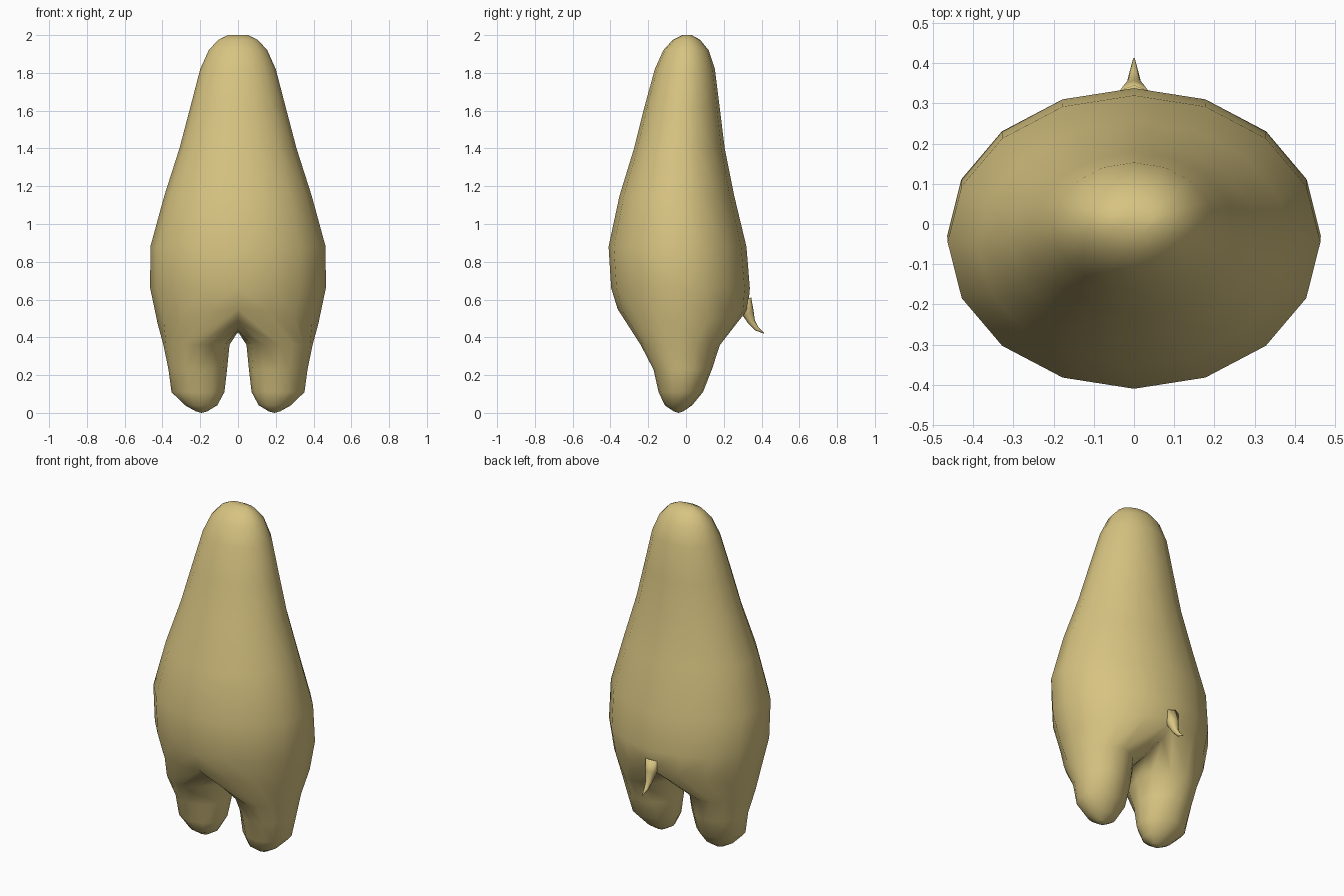
import bpy, bmesh
from math import sin, cos, pi
from mathutils import Vector

if "Cube" in bpy.data.objects:
    bpy.data.objects.remove(bpy.data.objects["Cube"])

mat = bpy.data.materials.new("tan_skin")
mat.diffuse_color = (0.68, 0.55, 0.22, 1)
mat.use_nodes = True
mat.node_tree.nodes["Principled BSDF"].inputs["Base Color"].default_value = mat.diffuse_color


def finish(bm, name):
    me = bpy.data.meshes.new(name)
    bm.to_mesh(me)
    bm.free()
    me.shade_smooth()
    ob = bpy.data.objects.new(name, me)
    ob.data.materials.append(mat)
    bpy.context.collection.objects.link(ob)
    return ob


def ring(bm, angles, cx, rx, y0, y1, z):
    cy, ry = (y0 + y1) / 2, (y1 - y0) / 2
    return [bm.verts.new((cx + rx * cos(a), cy + ry * sin(a), z)) for a in angles]


def bridge(bm, a, b, closed):
    n = len(a)
    for i in range(n if closed else n - 1):
        j = (i + 1) % n
        bm.faces.new((a[i], b[i], b[j], a[j]))


bm = bmesh.new()
outer = [-pi / 2 + pi * i / 8 for i in range(9)]
inner = [pi / 2 + pi * k / 6 for k in range(1, 6)]

# Torso half: z, half width, front y, back y
torso = [(2.0, 0.055, -0.02, 0.03), (1.975, 0.105, -0.07, 0.075),
         (1.92, 0.155, -0.12, 0.12), (1.82, 0.2, -0.165, 0.153),
         (1.62, 0.252, -0.22, 0.178), (1.4, 0.31, -0.275, 0.205),
         (1.15, 0.39, -0.352, 0.255), (0.88, 0.464, -0.41, 0.32),
         (0.66, 0.465, -0.396, 0.338)]
prev = None
for z, rx, y0, y1 in torso:
    cur = ring(bm, outer, 0, rx, y0, y1, z)
    if prev:
        bridge(bm, prev, cur, False)
    else:
        bm.faces.new(cur)
    prev = cur

# Hip ring rises at the centre line, where the legs part
hip = ring(bm, outer, 0, 0.425, -0.362, 0.328, 0.47)
for v, a in zip(hip, outer):
    v.co.z += 0.08 * sin(a) ** 2
bridge(bm, prev, hip, False)
crotch = [bm.verts.new((0, y, z)) for y, z in
          [(0.24, 0.48), (0.12, 0.44), (-0.02, 0.43), (-0.16, 0.44), (-0.27, 0.485)]]
prev = hip + crotch

# Leg: z, centre x, half width, front y, back y
legs = [(0.36, 0.22, 0.175, -0.24, 0.18), (0.23, 0.213, 0.155, -0.172, 0.137),
        (0.11, 0.212, 0.14, -0.145, 0.09), (0.04, 0.195, 0.085, -0.112, 0.032),
        (0.008, 0.193, 0.03, -0.065, -0.015)]
for z, cx, rx, y0, y1 in legs:
    cur = ring(bm, outer + inner, cx, rx, y0, y1, z)
    bridge(bm, prev, cur, True)
    prev = cur
tip = bm.verts.new((0.193, -0.04, 0))
for i, v in enumerate(prev):
    bm.faces.new((v, tip, prev[(i + 1) % len(prev)]))

body = finish(bm, "body_with_legs")
mirror = body.modifiers.new("mirror", 'MIRROR')
mirror.use_clip = True
mirror.merge_threshold = 0.001

# Small curved tail: y, z, radius
bm = bmesh.new()
path = [(0.30, 0.59, 0.05), (0.328, 0.53, 0.032), (0.348, 0.48, 0.019),
        (0.375, 0.445, 0.012), (0.412, 0.422, 0.002)]
prev = None
for k, (y, z, r) in enumerate(path):
    a, b = path[max(k - 1, 0)], path[min(k + 1, len(path) - 1)]
    t = Vector((0, b[0] - a[0], b[1] - a[1])).normalized()
    side = Vector((1, 0, 0))
    up = side.cross(t)
    cur = [bm.verts.new(Vector((0, y, z)) + r * (cos(i * pi / 4) * side + sin(i * pi / 4) * up))
           for i in range(8)]
    if prev:
        bridge(bm, prev, cur, True)
    else:
        bm.faces.new(cur)
    prev = cur
bm.faces.new(prev)
bmesh.ops.recalc_face_normals(bm, faces=bm.faces)
finish(bm, "tail")
